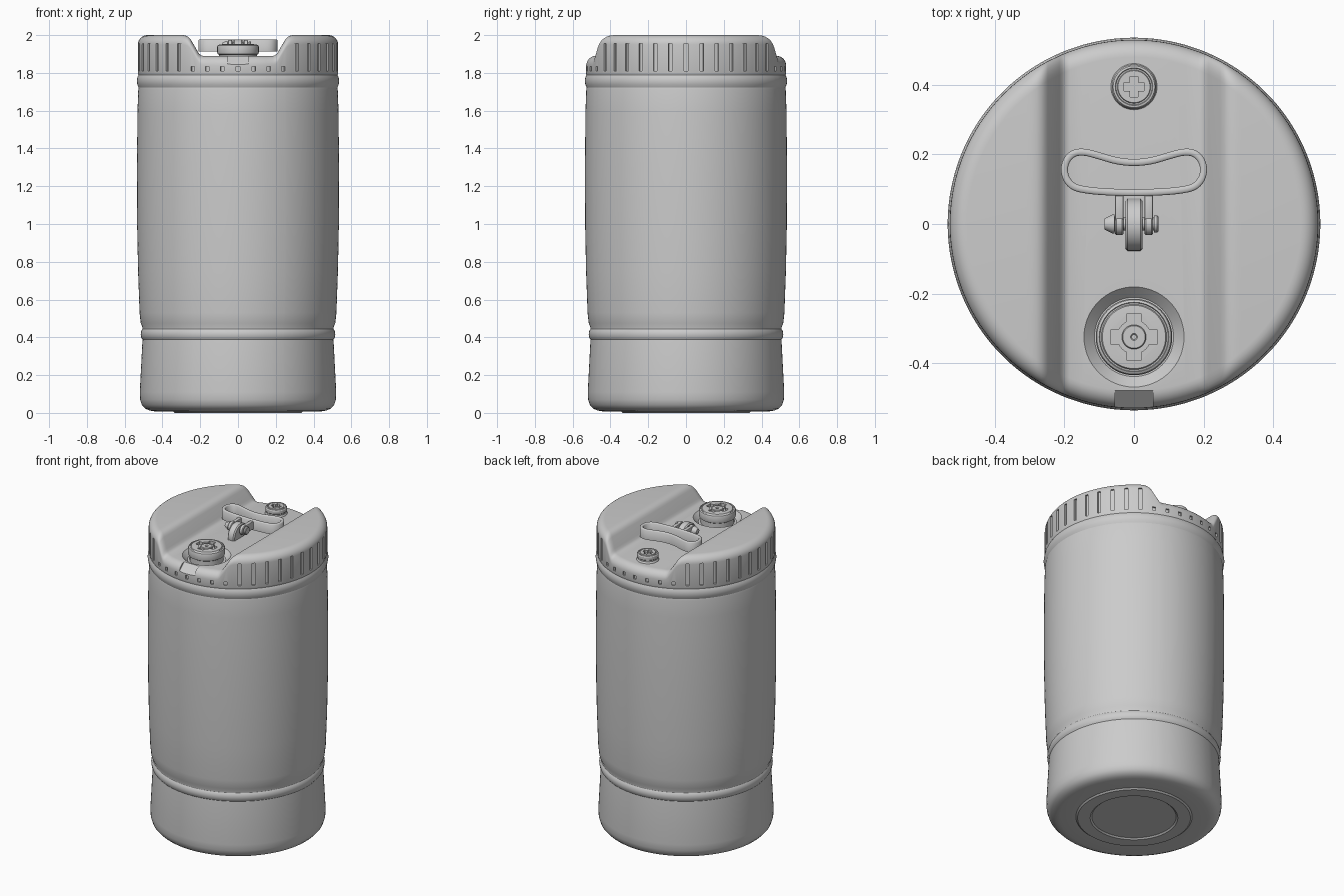
import bpy, bmesh, math
from mathutils import Vector, Matrix

if "Cube" in bpy.data.objects:
    bpy.data.objects.remove(bpy.data.objects["Cube"])


def finish(name, bm, angle=32):
    bmesh.ops.recalc_face_normals(bm, faces=bm.faces)
    me = bpy.data.meshes.new(name)
    bm.to_mesh(me)
    bm.free()
    ob = bpy.data.objects.new(name, me)
    bpy.context.collection.objects.link(ob)
    smooth(ob, angle)
    return ob


def smooth(ob, angle=32):
    bpy.ops.object.select_all(action='DESELECT')
    ob.select_set(True)
    bpy.context.view_layer.objects.active = ob
    bpy.ops.object.shade_smooth_by_angle(angle=math.radians(angle))


def cut(ob, cutter, op='DIFFERENCE'):
    cutter.hide_render = True
    m = ob.modifiers.new('cut', 'BOOLEAN')
    m.operation, m.solver, m.object = op, 'EXACT', cutter
    bpy.context.view_layer.objects.active = ob
    bpy.ops.object.modifier_apply(modifier=m.name)
    bpy.data.objects.remove(cutter)
    smooth(ob)


def add_box(bm, size, mat):
    bmesh.ops.create_cube(bm, size=1, matrix=mat @ Matrix.Diagonal((*size, 1)))


def box(name, size, loc, rx=0, bevel=0):
    bm = bmesh.new()
    add_box(bm, size, Matrix.Translation(loc) @ Matrix.Rotation(rx, 4, 'X'))
    if bevel:
        bmesh.ops.bevel(bm, geom=bm.edges[:], offset=bevel, segments=2, affect='EDGES', profile=0.5)
    return finish(name, bm)


def skin(bm, rings, closed=False):
    n = len(rings[0])
    for a, b in zip(rings, rings[1:] + (rings[:1] if closed else [])):
        for i in range(n):
            bm.faces.new((a[i], a[(i + 1) % n], b[(i + 1) % n], b[i]))


def lathe(name, profile, loc, axis='Z', steps=48):
    # solid of revolution, capped at both ends
    bm = bmesh.new()
    rings = [[bm.verts.new((r * math.cos(t), r * math.sin(t), z))
              for t in (2 * math.pi * k / steps for k in range(steps))] for r, z in profile]
    skin(bm, rings)
    bm.faces.new(rings[0])
    bm.faces.new(rings[-1])
    rot = Matrix.Rotation(math.pi / 2, 4, 'Y') if axis == 'X' else Matrix()
    bm.transform(Matrix.Translation(loc) @ rot)
    return finish(name, bm)


# --- drum body: lathed rings whose top follows a channel section along y
R_IN, R_OUT, XC = 0.48, 0.53, 0.33
SECTION = [(0, 1.89), (.185, 1.89), (.197, 1.894), (.206, 1.902), (.214, 1.915), (.248, 1.973),
           (.256, 1.984), (.267, 1.993), (.28, 1.998), (.295, 2.0), (1, 2.0)]


def height(x):
    x = abs(x)
    for (x0, z0), (x1, z1) in zip(SECTION, SECTION[1:]):
        if x <= x1:
            return z0 + (z1 - z0) * (x - x0) / (x1 - x0)


half = [i * .025 for i in range(1, 7)] + [p[0] for p in SECTION[1:-1]]
a0 = math.acos(.295 / R_IN)
half += [R_IN * math.cos(a0 * (1 - k / 26)) for k in range(1, 27)]
cols = [-x for x in reversed(half)] + [0] + half
n = len(cols)
m = 2 * n - 2
order = [(x, -1) for x in cols] + [(x, 1) for x in reversed(cols[1:-1])]


def rim_xy(x, side, r):
    # keep channel columns straight along y, fan out the rest
    ax = abs(x)
    nx = ax if ax <= XC else XC + (ax - XC) * (r - XC) / (R_IN - XC)
    return math.copysign(nx, x), side * math.sqrt(max(0, r * r - nx * nx))


WALL = [(.25, .008), (.26, 0), (.335, 0), (.345, .008), (.44, .008), (.47, .013), (.493, .024),
        (.509, .042), (.518, .07), (.52, .11), (.507, .36), (.505, .388), (.512, .398), (.515, .417),
        (.512, .434), (.506, .443), (.506, .453), (.515, .475), (.521, .53), (.529, .75),
        (.534, 1.0), (.535, 1.3), (.532, 1.6), (.528, 1.71), (.526, 1.722), (.533, 1.738),
        (.536, 1.757), (.533, 1.776), (.527, 1.788), (.53, 1.80)]
bm = bmesh.new()
rings = []
for r, z in WALL:
    rings.append([bm.verts.new((*(Vector(rim_xy(x, s, R_OUT)) * r / R_OUT), z)) for x, s in order])
for k in range(8):
    t = math.pi / 2 * k / 7
    r = R_IN + .05 * math.cos(t)
    rings.append([bm.verts.new((*rim_xy(x, s, r), height(x) - .05 * (1 - math.sin(t)))) for x, s in order])
skin(bm, rings)
bm.faces.new(rings[0])
top = rings[-1]
for i in range(n - 1):
    ids = list(dict.fromkeys((i, i + 1, m - i - 1, (m - i) % m)))
    bm.faces.new([top[j] for j in ids])
drum = finish('drum_body', bm)

# --- grip slots around the top band, short below the channel ends
bm = bmesh.new()
for k in range(40):
    a = math.radians(9 * k)
    z0, z1 = (1.81, 1.955) if abs(R_OUT * math.cos(a)) > .28 else (1.81, 1.834)
    add_box(bm, (.024, .02, z1 - z0), Matrix.Rotation(a, 4, 'Z') @ Matrix.Translation((R_OUT, 0, (z0 + z1) / 2)))
cut(drum, finish('slot_cutter', bm))

# --- recess round the large cap and drain notch in the front lip
CAP = (0, -.325, 0)
cut(drum, lathe('recess_cutter', [(.114, 1.86), (.145, 1.891), (.145, 1.93)], CAP, steps=64))
cut(drum, box('notch_cutter', (.11, .12, .1), (0, -.5455, 1.897), math.radians(42)))

# --- large cap with star socket and centre hub
cap = lathe('large_cap', [(.1, 1.85), (.1, 1.895), (.108, 1.9), (.11, 1.908), (.11, 1.938), (.107, 1.946),
                          (.1, 1.95), (.098, 1.946), (.094, 1.946), (.091, 1.951), (.07, 1.953)], CAP, steps=64)
cut(cap, lathe('socket_cutter', [(.048, 1.933), (.048, 1.98)], CAP))
for size in ((.132, .042, .05), (.042, .132, .05)):
    cut(cap, box('socket_cutter', size, (0, CAP[1], 1.958)))
lathe('large_cap_hub', [(.035, 1.925), (.035, 1.947), (.032, 1.951), (.01, 1.951), (.007, 1.947)], CAP)

# --- small cap with cross socket
VENT = (0, .395, 0)
vent = lathe('small_cap', [(.068, 1.88), (.066, 1.893), (.06, 1.9), (.06, 1.908), (.064, 1.912), (.064, 1.93),
                           (.06, 1.936), (.054, 1.937), (.052, 1.933), (.048, 1.933), (.046, 1.938)], VENT)
for size in ((.058, .024, .04), (.024, .058, .04)):
    cut(vent, box('socket_cutter', size, (0, VENT[1], 1.94)))

# --- bean-shaped loop handle: rectangular band swept round a smooth closed path
PATH = [(0, .177), (.05, .182), (.1, .196), (.14, .206), (.17, .204), (.191, .187), (.2, .16),
        (.194, .13), (.172, .107), (.13, .097), (.07, .092), (0, .09)]
pts = [Vector(p) for p in PATH] + [Vector((-x, y)) for x, y in PATH[-2:0:-1]]
N = len(pts)
path = []
for i in range(N):
    p0, p1, p2, p3 = (pts[(i + j) % N] for j in (-1, 0, 1, 2))
    for t in (0, .25, .5, .75):
        path.append(.5 * (2 * p1 + (p2 - p0) * t + (2 * p0 - 5 * p1 + 4 * p2 - p3) * t * t
                          + (3 * p1 - p0 - 3 * p2 + p3) * t ** 3))
bm = bmesh.new()
rings = []
for i, p in enumerate(path):
    d = (path[(i + 1) % len(path)] - path[i - 1]).normalized()
    nrm = Vector((-d.y, d.x))
    rings.append([bm.verts.new((*(p + nrm * o), z)) for o, z in
                  ((-.01, 1.912), (.01, 1.912), (.01, 1.972), (.006, 1.976), (-.006, 1.976), (-.01, 1.972))])
skin(bm, rings, True)
finish('handle_loop', bm, 50)

# --- hinge: two arms on a pin through a round lug on the drum
for side, sx in (('left', -1), ('right', 1)):
    box('hinge_arm_' + side, (.024, .09, .052), (sx * .042, .045, 1.944), bevel=.004)
    lathe('hinge_eye_' + side, [(.028, -.012), (.032, -.008), (.032, .008), (.028, .012)],
          (sx * .042, 0, 1.942), 'X')
lathe('hinge_lug', [(.068, -.025), (.075, -.018), (.075, .018), (.068, .025)], (0, -.002, 1.903), 'X')
lathe('hinge_pin', [(.016, -.085), (.027, -.062), (.027, -.056), (.018, -.055), (.018, .058),
                    (.025, .058), (.025, .066), (.021, .07)], (0, 0, 1.942), 'X', 32)
